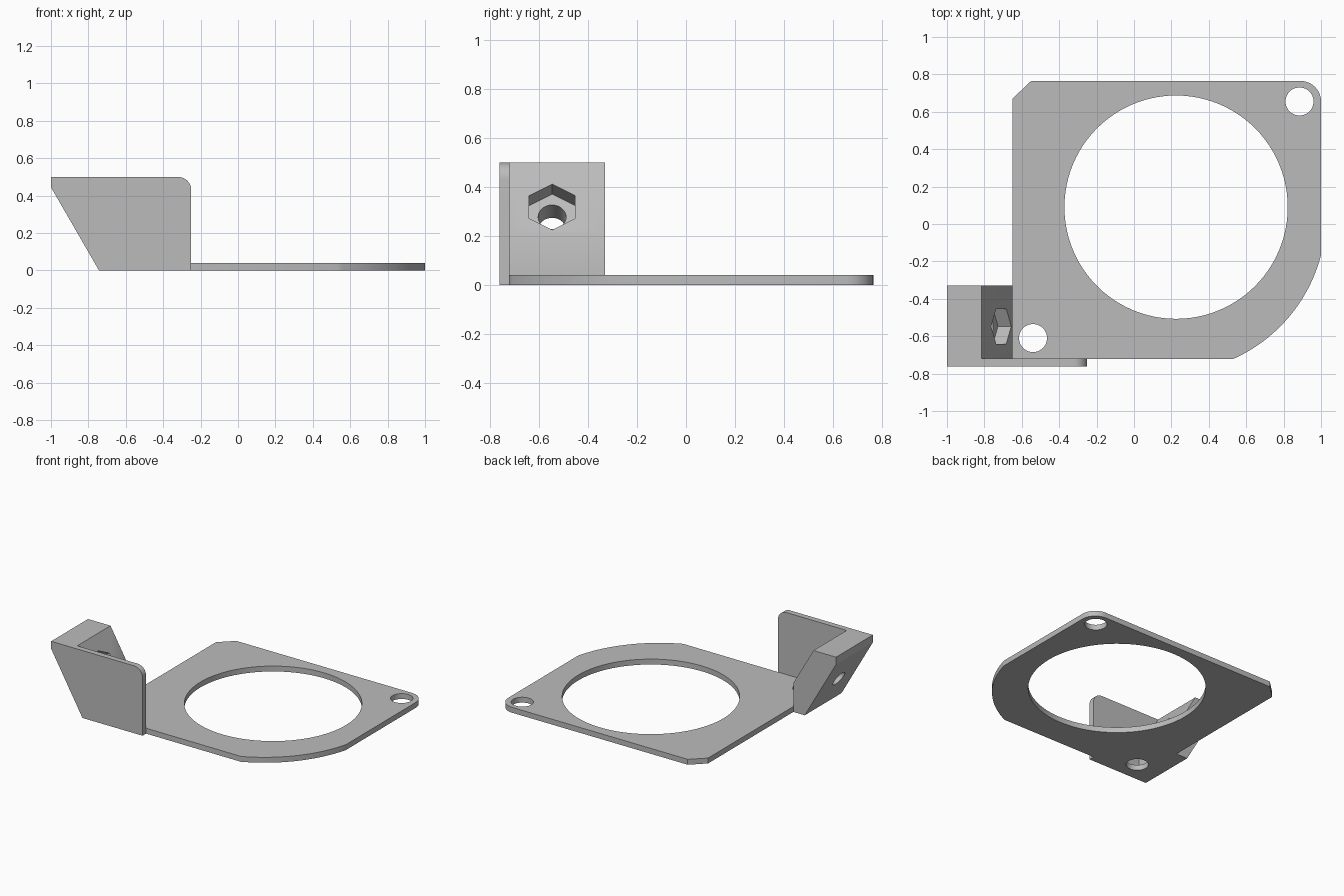
import bpy, bmesh
from math import sin, cos, radians
from mathutils import Matrix

cube = bpy.data.objects.get("Cube")
if cube:
    bpy.data.objects.remove(cube, do_unlink=True)

grey = bpy.data.materials.new("light grey")
grey.use_nodes = True
grey.diffuse_color = (0.5, 0.5, 0.5, 1)
grey.node_tree.nodes["Principled BSDF"].inputs["Base Color"].default_value = grey.diffuse_color


def arc(cx, cy, r, start, end, steps):
    angles = [radians(start + (end - start) * i / steps) for i in range(steps + 1)]
    return [(cx + r * cos(a), cy + r * sin(a)) for a in angles]


def ring(r, sides, cx=0, cy=0):
    return arc(cx, cy, r, 0, 360, sides)[:-1]


def prism(name, outline, low, high, matrix=Matrix()):
    """Extrude a flat outline along its local z, then place it."""
    bm = bmesh.new()
    base = bm.faces.new([bm.verts.new((x, y, low)) for x, y in outline])
    grown = bmesh.ops.extrude_face_region(bm, geom=[base])["geom"]
    top = [v for v in grown if isinstance(v, bmesh.types.BMVert)]
    bmesh.ops.translate(bm, verts=top, vec=(0, 0, high - low))
    bmesh.ops.transform(bm, matrix=matrix, verts=bm.verts)
    bmesh.ops.recalc_face_normals(bm, faces=bm.faces)
    mesh = bpy.data.meshes.new(name)
    bm.to_mesh(mesh)
    bm.free()
    mesh.materials.append(grey)
    obj = bpy.data.objects.new(name, mesh)
    bpy.context.collection.objects.link(obj)
    return obj


def activate(obj):
    bpy.ops.object.select_all(action="DESELECT")
    obj.select_set(True)
    bpy.context.view_layer.objects.active = obj


def cut(obj, cutter):
    cutter.hide_render = True
    activate(obj)
    mod = obj.modifiers.new("cut", "BOOLEAN")
    mod.operation, mod.solver, mod.object = "DIFFERENCE", "EXACT", cutter
    bpy.ops.object.modifier_apply(modifier=mod.name)
    bpy.data.objects.remove(cutter, do_unlink=True)


# Flat plate with one rounded, one clipped and one swept corner
plate = prism("base_plate",
              [(-0.65, -0.72)]
              + arc(0.187, 0.045, 0.84, -66, -14.5, 24)
              + arc(0.89, 0.655, 0.11, 0, 90, 12)
              + [(-0.55, 0.765), (-0.65, 0.67)], 0, 0.04)
# Large opening and two screw holes
for x, y, r, sides in ((0.225, 0.09, 0.597, 96), (0.885, 0.655, 0.075, 40), (-0.54, -0.61, 0.075, 40)):
    cut(plate, prism("hole_cutter", ring(r, sides, x, y), -0.1, 0.2))

# Upright profiles are drawn in x and z, and extruded towards the front
upright = Matrix.Rotation(radians(90), 4, "X")

# Thin front wall
wall = prism("front_wall",
             [(-0.743, 0), (-0.25, 0)] + arc(-0.32, 0.43, 0.07, 0, 90, 10)
             + [(-1, 0.5), (-1, 0.445)], 0.72, 0.762, upright)

# Slanted mounting block
block = prism("slanted_block",
              [(-0.743, 0), (-0.65, 0), (-0.65, 0.214), (-0.815, 0.5), (-1, 0.5), (-1, 0.445)],
              0.33, 0.72, upright)
# Hexagonal nut pocket and bolt hole, square to the slanted face
tilt = Matrix.Translation((-0.71, -0.547, 0.318)) @ Matrix.Rotation(radians(60), 4, "Y")
cut(block, prism("nut_cutter", ring(0.108, 6), -0.082, 0.1, tilt))
cut(block, prism("bolt_cutter", ring(0.057, 32), -0.4, 0.1, tilt))

for part in (plate, wall, block):
    activate(part)
    bpy.ops.object.shade_smooth_by_angle(angle=radians(30))
